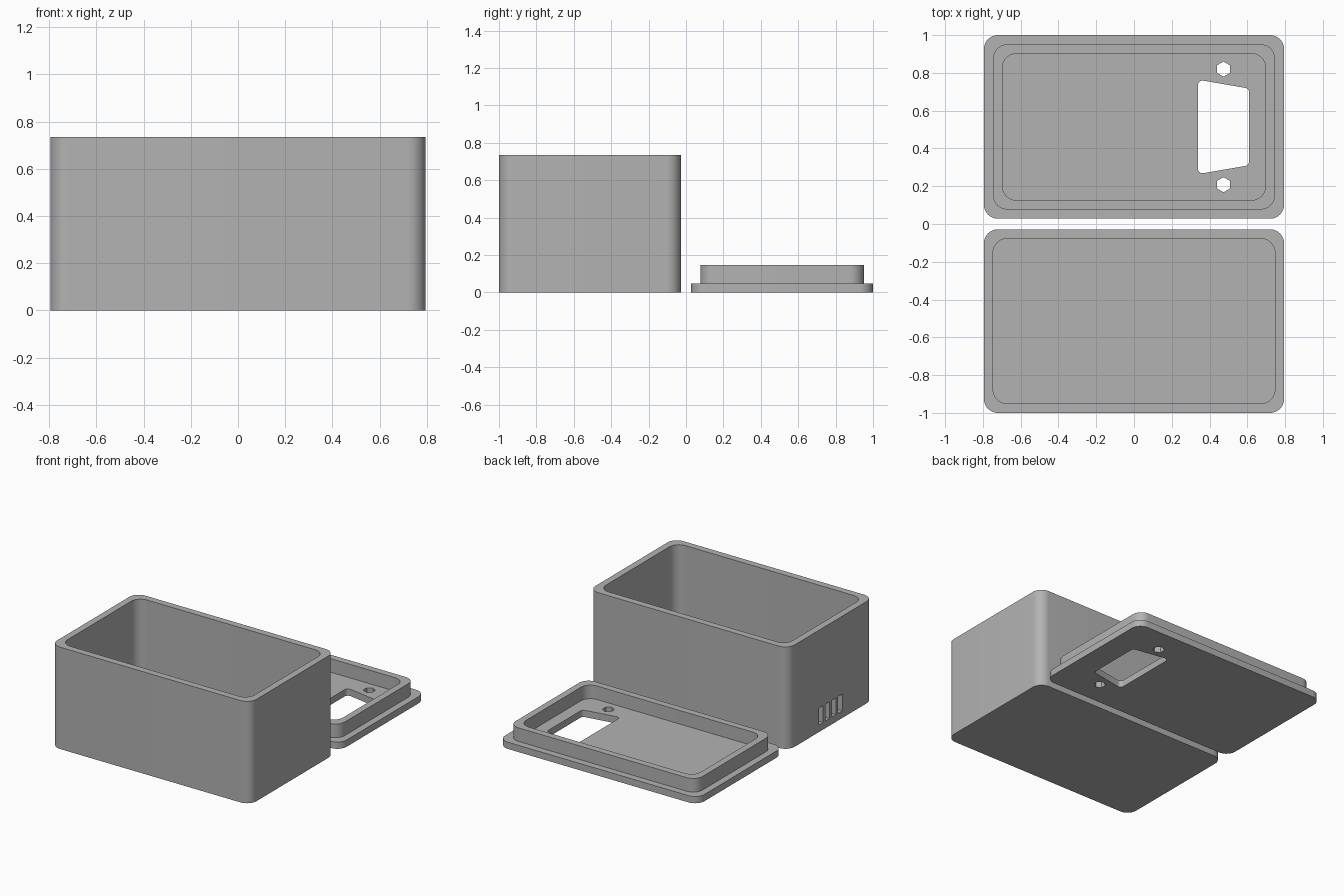
import bpy, bmesh, math
from mathutils import Vector

cube = bpy.data.objects.get("Cube")
if cube:
    bpy.data.objects.remove(cube, do_unlink=True)

HALF_X = 0.795      # half length of box and lid
HALF_Y = 0.486      # half depth of box and lid
WALL = 0.049        # wall, floor and lid thickness
HEIGHT = 0.735      # box height
RIM_TOP = 0.147     # top of the lid's inner rim
RADIUS = 0.075      # corner radius
MID_Y = 1 - HALF_Y  # distance of each part's centre from the origin

grey = bpy.data.materials.new("plain grey")
grey.use_nodes = True
colour = (0.45, 0.45, 0.45, 1)
grey.diffuse_color = colour
grey.node_tree.nodes["Principled BSDF"].inputs["Base Color"].default_value = colour


def rounded(corners, radius, steps=10):
    """Fillet the corners of a counter-clockwise outline."""
    pts = [Vector(c) for c in corners]
    out = []
    for i, p in enumerate(pts):
        a = (p - pts[i - 1]).normalized()
        b = (pts[(i + 1) % len(pts)] - p).normalized()
        n1, n2 = Vector((a.y, -a.x)), Vector((b.y, -b.x))
        centre = p - (n1 + n2) * radius / (1 + n1.dot(n2))
        out += [centre + n1.slerp(n2, s / steps) * radius for s in range(steps + 1)]
    return out


def rectangle(hx, hy):
    return [(-hx, -hy), (hx, -hy), (hx, hy), (-hx, hy)]


def loft(name, sections):
    """Skin a stack of (outline, z) sections and cap both ends."""
    bm = bmesh.new()
    rings = [[bm.verts.new((p[0], p[1], z)) for p in outline] for outline, z in sections]
    for low, high in zip(rings, rings[1:]):
        for i in range(len(low)):
            bm.faces.new((low[i - 1], low[i], high[i], high[i - 1]))
    bm.faces.new(rings[0][::-1])
    bm.faces.new(rings[-1])
    bmesh.ops.recalc_face_normals(bm, faces=bm.faces)
    mesh = bpy.data.meshes.new(name)
    bm.to_mesh(mesh)
    bm.free()
    mesh.materials.append(grey)
    obj = bpy.data.objects.new(name, mesh)
    bpy.context.collection.objects.link(obj)
    return obj


def activate(obj):
    bpy.ops.object.select_all(action='DESELECT')
    obj.select_set(True)
    bpy.context.view_layer.objects.active = obj


def cut(obj, outline, z0, z1):
    """Cut a prism out of a part."""
    cutter = loft("cutter", [(outline, z0), (outline, z1)])
    cutter.hide_render = True
    activate(obj)
    mod = obj.modifiers.new("cut", 'BOOLEAN')
    mod.operation, mod.solver, mod.object = 'DIFFERENCE', 'EXACT', cutter
    bpy.ops.object.modifier_apply(modifier=mod.name)
    bpy.data.objects.remove(cutter, do_unlink=True)


def ring(inset, z):
    return rounded(rectangle(HALF_X - inset, HALF_Y - inset), RADIUS), z


# Open box
box = loft("box", [ring(0, 0), ring(0, HEIGHT), ring(WALL, HEIGHT), ring(WALL, WALL)])

# Four vent slots low in the right end wall
for i in range(4):
    y = (i - 1.5) * 0.0735
    slot = [(x - HALF_X, y + dy) for x, dy in rectangle(WALL * 1.5, WALL / 2)]
    cut(box, slot, WALL + 0.002, 0.173)
box.location.y = -MID_Y

# Lid lying upside down, with its raised inner rim
lid = loft("lid", [ring(0, 0), ring(0, WALL), ring(WALL, WALL), ring(WALL, RIM_TOP),
                   ring(2 * WALL, RIM_TOP), ring(2 * WALL, WALL)])

# Tapered connector opening
opening = rounded([(0.338, -0.25), (0.61, -0.203), (0.61, 0.203), (0.338, 0.25)], 0.025, 5)
cut(lid, opening, -0.1, 0.1)

# Hexagonal screw holes on either side of it
for side in (-1, 1):
    angles = [math.radians(30 + 60 * k) for k in range(6)]
    hexagon = [(0.474 + 0.04 * math.cos(a), side * 0.306 + 0.04 * math.sin(a)) for a in angles]
    cut(lid, hexagon, -0.1, 0.1)
lid.location.y = MID_Y

for part in (box, lid):
    activate(part)
    bpy.ops.object.shade_smooth_by_angle(angle=math.radians(30))
